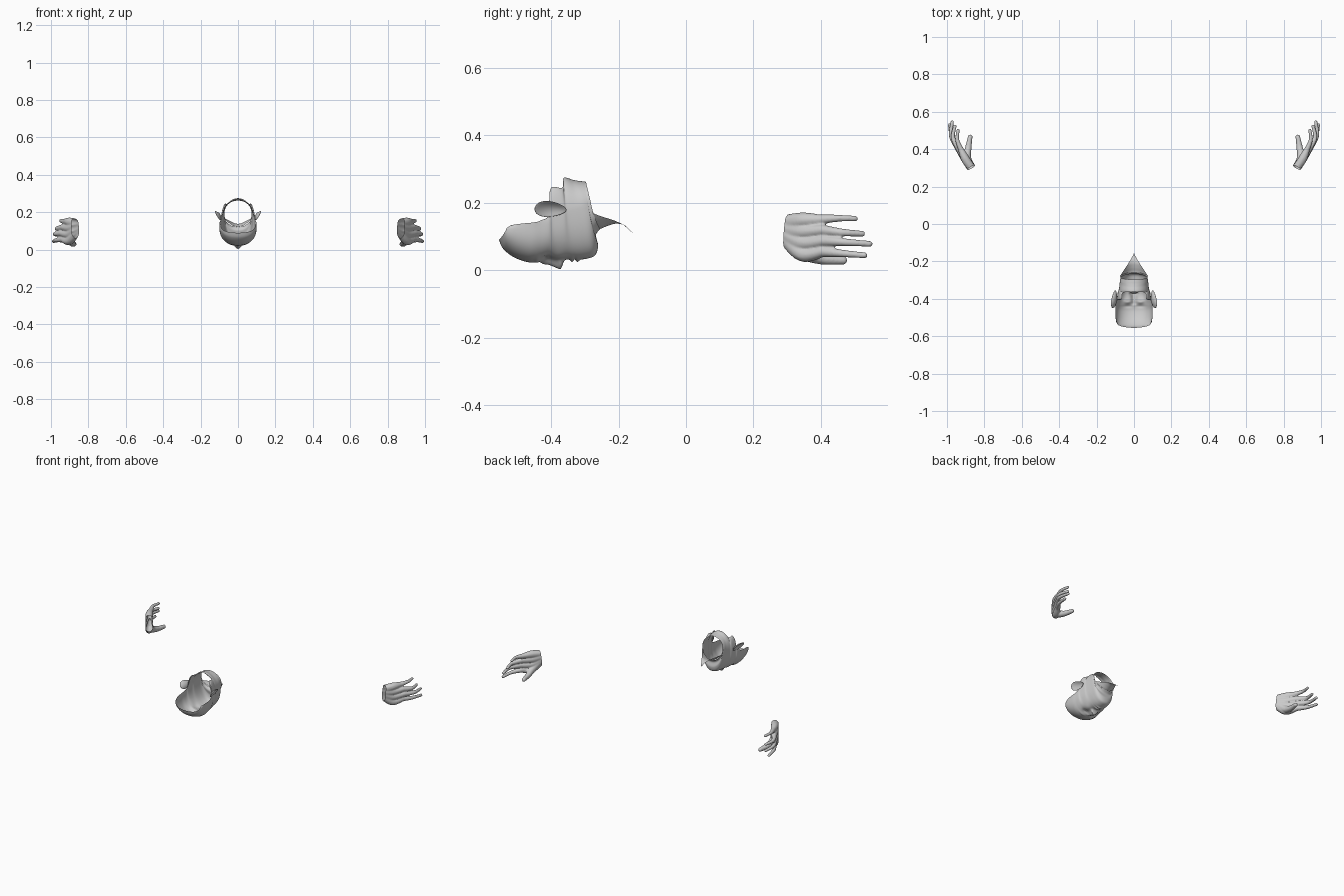
import bpy, bmesh, math
from mathutils import Vector, Matrix

if "Cube" in bpy.data.objects:
    bpy.data.objects.remove(bpy.data.objects["Cube"])


def finish(name, bm):
    me = bpy.data.meshes.new(name)
    bm.to_mesh(me)
    bm.free()
    me.shade_smooth()
    ob = bpy.data.objects.new(name, me)
    bpy.context.collection.objects.link(ob)
    return ob


def grid(name, nu, nv, fn):
    bm = bmesh.new()
    rows = [[bm.verts.new(fn(i / nu, j / nv)) for i in range(nu + 1)] for j in range(nv + 1)]
    for j in range(nv):
        for i in range(nu):
            bm.faces.new((rows[j][i], rows[j][i + 1], rows[j + 1][i + 1], rows[j + 1][i]))
    bmesh.ops.remove_doubles(bm, verts=bm.verts[:], dist=1e-5)
    return finish(name, bm)


def spline(rows, t):
    """Catmull-Rom through rows of numbers, t in 0..1"""
    n = len(rows) - 1
    k = min(int(t * n), n - 1)
    f = t * n - k
    a, b, c, d = (rows[max(0, min(n, k + o))] for o in (-1, 0, 1, 2))
    return [q + 0.5 * f * (r - p + f * (2 * p - 5 * q + 4 * r - s + f * (3 * (q - r) + s - p)))
            for p, q, r, s in zip(a, b, c, d)]


def bump(x, y, cx, cy, sx, sy):
    return math.exp(-((x - cx) / sx) ** 2 - ((y - cy) / sy) ** 2)


# Face shell stations: front y, front z, half width, widest z, edge x, edge y, edge z
FACE = [
    (-.555, .090, .090, .125, .092, -.520, .133),
    (-.542, .063, .096, .125, .096, -.505, .136),
    (-.510, .038, .099, .125, .099, -.480, .139),
    (-.465, .023, .100, .125, .100, -.450, .142),
    (-.430, .026, .098, .130, .097, -.430, .148),
    (-.405, .032, .096, .135, .090, -.408, .165),
    (-.380, .032, .091, .145, .066, -.402, .242),
    (-.355, .032, .086, .155, .058, -.367, .245),
    (-.325, .031, .081, .170, .000, -.363, .274),
    (-.295, .034, .077, .180, .000, -.335, .268),
    (-.270, .044, .075, .190, .000, -.320, .265),
    (-.261, .072, .073, .195, .000, -.310, .264),
    (-.267, .104, .072, .198, .000, -.302, .263),
    (-.255, .122, .074, .200, .000, -.297, .262),
]


def face_point(u, v):
    yb, zb, w, zm, xe, ye, ze = spline(FACE, v)
    side = 1 if u >= .5 else -1
    s = abs(2 * u - 1)
    if s <= .6:
        a = s / .6 * math.pi / 2
        x = w * math.sin(a) ** .9
        z = zm - (zm - zb) * max(0, math.cos(a)) ** .8
    else:
        a = (s - .6) / .4 * math.pi / 2
        x = max(0, xe) + (w - max(0, xe)) * math.cos(a)
        z = zm + (ze - zm) * math.sin(a)
    y = yb + (ye - yb) * s * s * (3 - 2 * s)
    # nose, nostrils, brows, sockets, lids, cheeks and lips
    if s < .5 and z < .09:
        r = max(0, min(1, (y + .435) / .06))
        fall = 1 if y < -.373 else math.exp(-((y + .373) / .009) ** 2)
        z -= (.005 * (r > 0) * min(1, r * 5) + .024 * r) * fall * math.exp(-(x / (.009 + .007 * r)) ** 2)
        z -= .008 * bump(x, y, .016, -.37, .007, .008)
        z -= .004 * bump(x, y, .035, -.44, .025, .008)
        z += .011 * bump(x, y, .034, -.415, .018, .012)
        z -= .005 * bump(x, y, .034, -.412, .012, .007)
        z -= .004 * bump(x, y, .05, -.375, .02, .02)
        z -= .007 * bump(x, y, 0, -.338, .02, .006) + .007 * bump(x, y, 0, -.322, .018, .006)
        z += .004 * bump(x, y, 0, -.330, .025, .003)
    return Vector((side * x, y, z))


grid("face_and_neck_shell", 112, 130, face_point)


# Pointed chest flap under the throat
def flap_point(u, v):
    s = 2 * u - 1
    w = .076 * (1 - v) ** 1.15
    y = -.257 - .022 * s * s * (1 - v) + .102 * v
    zc = spline([(.122,), (.132,), (.138,), (.132,), (.110,)], v)[0]
    return Vector((s * w, y, zc + .05 * s * s * (1 - v) ** 2.2))


grid("chest_flap", 24, 24, flap_point)

# Ears: flattened dished ellipsoids flaring away from the head
for side, label in ((1, "right"), (-1, "left")):
    bm = bmesh.new()
    bmesh.ops.create_uvsphere(bm, u_segments=32, v_segments=20, radius=1)
    for v in bm.verts:
        p = v.co.copy()
        r2 = p.y ** 2 + p.z ** 2
        x = p.x * .006 - (.012 * max(0, 1 - r2) if p.x > 0 else .008 * max(0, 1 - r2))
        v.co = Vector((x, p.y * .048, p.z * (.026 - .007 * p.y)))
    bm.transform(Matrix.Translation((.107, -.402, .181)) @ Matrix.Rotation(math.radians(-8), 4, 'X')
                 @ Matrix.Rotation(math.radians(28), 4, 'Y') @ Matrix.Rotation(math.radians(10), 4, 'Z'))
    if side < 0:
        bm.transform(Matrix.Scale(-1, 4, (1, 0, 0)))
        bmesh.ops.reverse_faces(bm, faces=bm.faces[:])
    finish(label + "_ear", bm)


# Hands: swept spheres fused into one skin, then cut open at the wrist
def limb(bm, pts, steps=22):
    for i in range(steps + 1):
        x, y, z, r = spline(pts, i / steps)
        bmesh.ops.create_icosphere(bm, subdivisions=2, radius=r, matrix=Matrix.Translation((x, y, z)))


WRIST = [(.862, .290, .142, .022), (.862, .290, .126, .025), (.862, .290, .112, .025), (.862, .290, .100, .022)]
FINGERS = [  # knuckle, middle joint, tip (x, y, z, radius)
    [(.924, .395, .150, .016), (.945, .450, .154, .011), (.940, .502, .153, .009)],
    [(.938, .405, .119, .017), (.968, .462, .112, .012), (.957, .523, .108, .0095)],
    [(.944, .410, .087, .017), (.978, .472, .083, .012), (.972, .545, .078, .0095)],
    [(.938, .405, .055, .017), (.972, .460, .050, .012), (.986, .530, .044, .0095)],
]
bm = bmesh.new()
for i, (root, finger) in enumerate(zip(WRIST, FINGERS)):
    mid = (.900, .345, .148 - .033 * i, .024)
    limb(bm, [root, mid, finger[0]])
    limb(bm, finger)
limb(bm, [(.866, .300, .100, .022), (.893, .350, .055, .024), (.886, .405, .034, .018), (.876, .466, .029, .013)], 30)
raw = finish("hand_skin", bm)
mod = raw.modifiers.new("fuse", 'REMESH')
mod.mode = 'VOXEL'
mod.voxel_size = .0035
mod = raw.modifiers.new("soften", 'SMOOTH')
mod.factor = .5
mod.iterations = 7
fused = bpy.data.meshes.new_from_object(raw.evaluated_get(bpy.context.evaluated_depsgraph_get()))
bpy.data.objects.remove(raw)
for side, label in ((1, "right"), (-1, "left")):
    bm = bmesh.new()
    bm.from_mesh(fused)
    bmesh.ops.bisect_plane(bm, geom=bm.verts[:] + bm.edges[:] + bm.faces[:], plane_co=(.866, .305, .12),
                           plane_no=(-.5, -.85, .1), clear_outer=True)
    if side < 0:
        bm.transform(Matrix.Scale(-1, 4, (1, 0, 0)))
        bmesh.ops.reverse_faces(bm, faces=bm.faces[:])
    finish(label + "_hand", bm)
